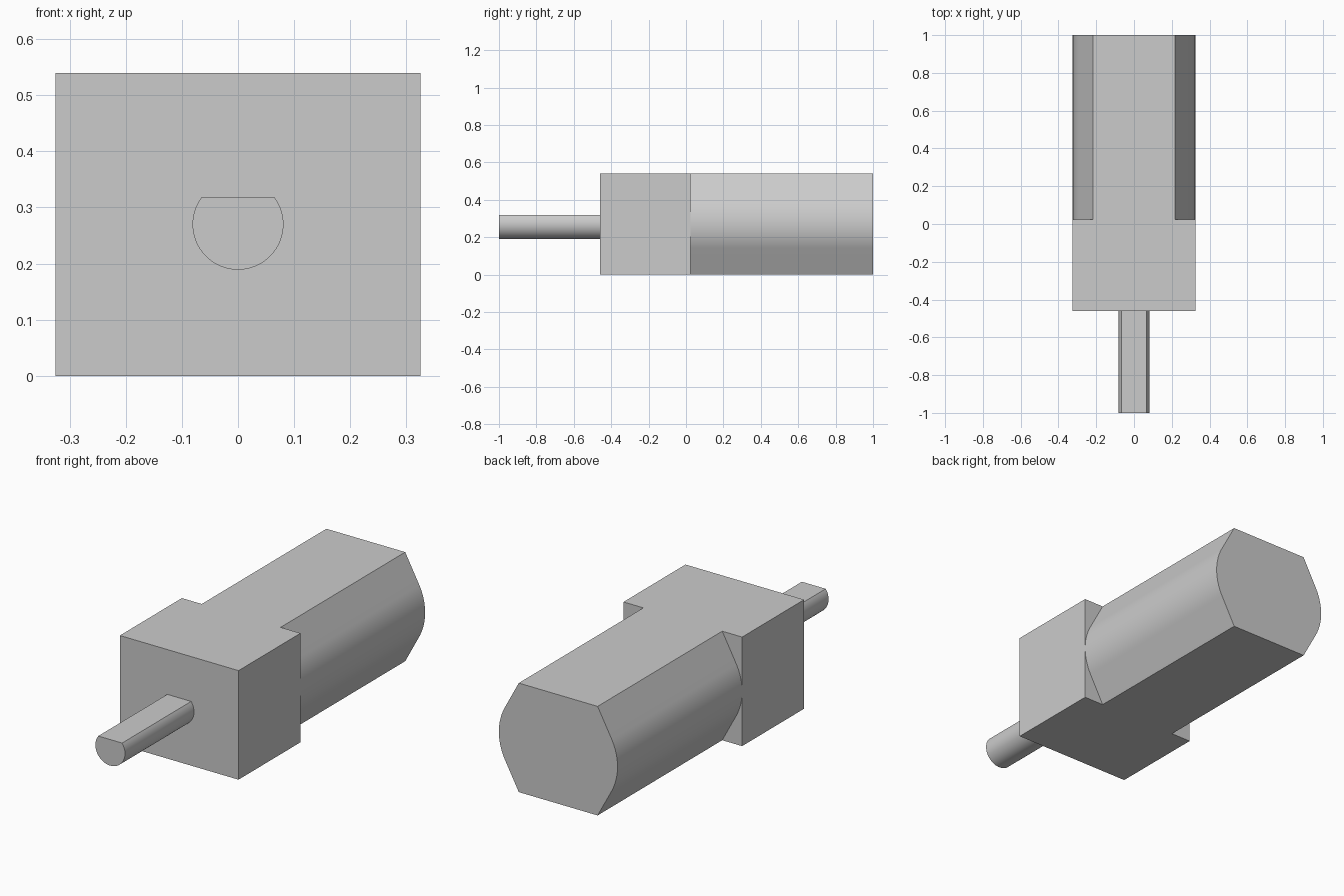
import bpy
import bmesh
from math import sin, cos, asin, pi, radians

cube = bpy.data.objects.get("Cube")
if cube:
    bpy.data.objects.remove(cube, do_unlink=True)

grey = bpy.data.materials.new("plain grey")
grey.use_nodes = True
colour = (0.6, 0.6, 0.6, 1)
grey.diffuse_color = colour
grey.node_tree.nodes["Principled BSDF"].inputs["Base Color"].default_value = colour

HEIGHT = 0.54
MID = HEIGHT / 2


def arc(cx, radius, start, end, steps):
    """Points on an arc about mid height, in the xz plane."""
    angles = [start + (end - start) * i / steps for i in range(steps + 1)]
    return [(cx + radius * cos(a), MID + radius * sin(a)) for a in angles]


def extrude_profile(name, profile, y0, y1):
    """Solid made by sweeping an xz profile from y0 to y1."""
    bm = bmesh.new()
    face = bm.faces.new([bm.verts.new((x, y0, z)) for x, z in profile])
    swept = bmesh.ops.extrude_face_region(bm, geom=[face], use_keep_orig=True)
    moved = [v for v in swept["geom"] if isinstance(v, bmesh.types.BMVert)]
    bmesh.ops.translate(bm, verts=moved, vec=(0, y1 - y0, 0))
    bmesh.ops.recalc_face_normals(bm, faces=bm.faces[:])
    mesh = bpy.data.meshes.new(name)
    bm.to_mesh(mesh)
    bm.free()
    mesh.materials.append(grey)
    obj = bpy.data.objects.new(name, mesh)
    bpy.context.collection.objects.link(obj)
    bpy.ops.object.select_all(action='DESELECT')
    obj.select_set(True)
    bpy.context.view_layer.objects.active = obj
    bpy.ops.object.shade_smooth_by_angle(angle=radians(20))
    return obj


# Square gearbox
W = 0.325
extrude_profile("gearbox", [(-W, 0), (W, 0), (W, HEIGHT), (-W, HEIGHT)], -0.46, 0.025)

# Motor can: flat top and bottom, sloped shoulders, rounded sides
bend = radians(28.5)
right_side = [(0.216, 0)] + arc(0.053, 0.272, -bend, bend, 20) + [(0.216, HEIGHT)]
left_side = [(-x, z) for x, z in reversed(right_side)]
extrude_profile("motor_can", right_side + left_side, 0.025, 1.0)

# Output shaft with a flat on top
R = 0.081
flat = asin(0.048 / R)
extrude_profile("output_shaft", arc(0, R, -pi - flat, flat, 48), -1.0, -0.46)
